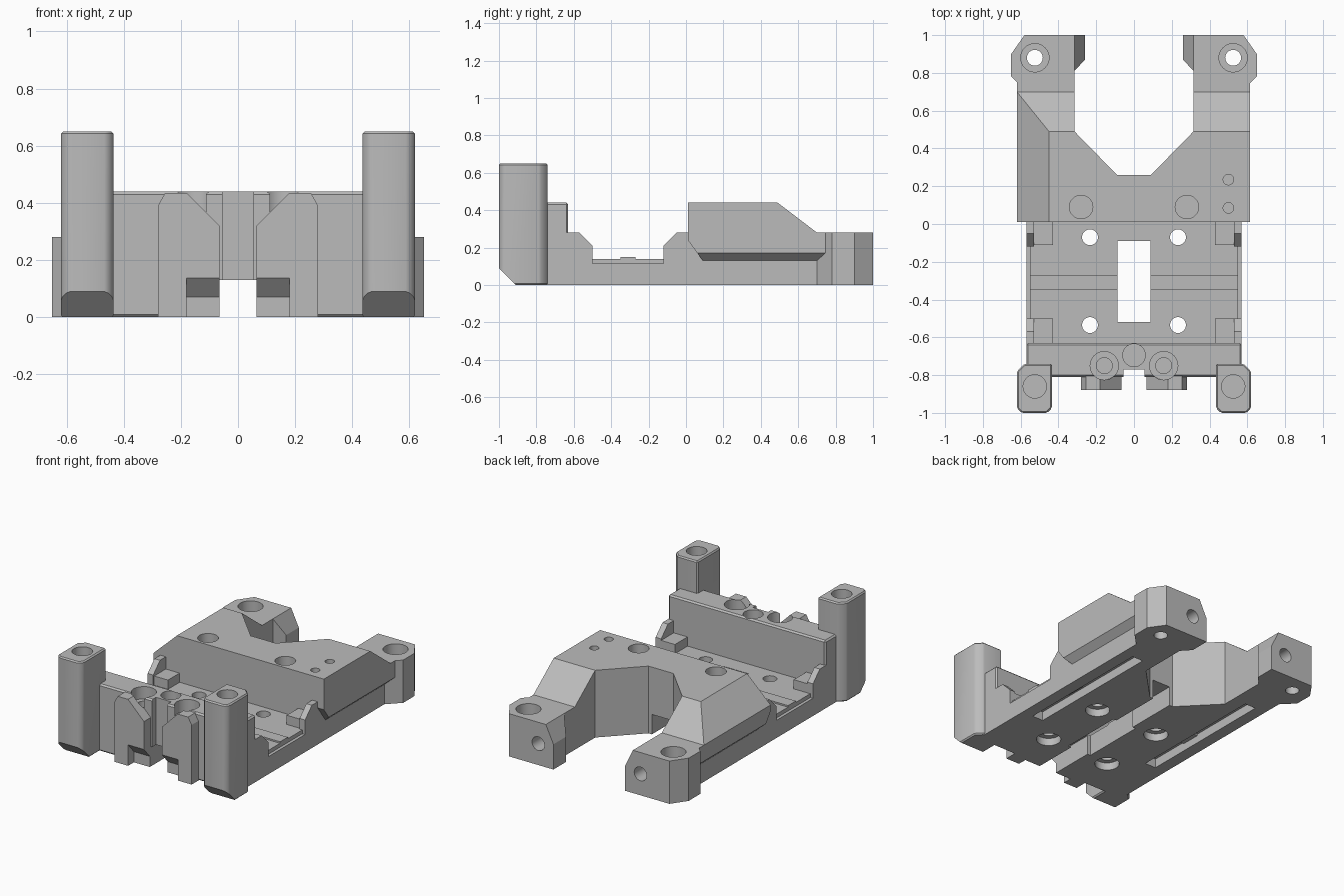
import bpy, bmesh, math
from mathutils import Vector

cube = bpy.data.objects.get("Cube")
if cube:
    bpy.data.objects.remove(cube)

grey = bpy.data.materials.new("plain grey")
grey.use_nodes = True
grey.diffuse_color = (0.5, 0.5, 0.5, 1)
grey.node_tree.nodes["Principled BSDF"].inputs["Base Color"].default_value = (0.5, 0.5, 0.5, 1)

parts, cutters = [], []


def prism(name, axis, pts, lo, hi, side=1, cutter=False, bevel=0):
    """Extrude a 2D outline along an axis; side=-1 mirrors it in x."""
    place = {"x": lambda a, b, c: (c, a, b),
             "y": lambda a, b, c: (a, c, b),
             "z": lambda a, b, c: (a, b, c)}[axis]
    bm = bmesh.new()
    ends = []
    for c in (lo, hi):
        ends.append([bm.verts.new(place(a, b, c)) for a, b in pts])
    for loop in ends:
        bm.faces.new(loop)
    n = len(pts)
    for i in range(n):
        j = (i + 1) % n
        bm.faces.new((ends[0][i], ends[0][j], ends[1][j], ends[1][i]))
    for v in bm.verts:
        v.co.x *= side
    bmesh.ops.recalc_face_normals(bm, faces=bm.faces)
    mesh = bpy.data.meshes.new(name)
    bm.to_mesh(mesh)
    bm.free()
    obj = bpy.data.objects.new(name, mesh)
    bpy.context.collection.objects.link(obj)
    if cutter:
        obj.hide_render = True
        cutters.append(obj)
    else:
        mesh.materials.append(grey)
        parts.append(obj)
        if bevel:
            mod = obj.modifiers.new("edges", "BEVEL")
            mod.width, mod.segments = bevel, 1
    return obj


def rect(x0, x1, y0, y1):
    return [(x0, y0), (x1, y0), (x1, y1), (x0, y1)]


def cut(objs, tool):
    for o in objs:
        mod = o.modifiers.new("cut", "BOOLEAN")
        mod.operation, mod.solver, mod.object = "DIFFERENCE", "EXACT", tool


def hole(objs, x, y, r, lo, hi, axis="z", n=32):
    pts = [(x + r * math.cos(2 * math.pi * i / n), y + r * math.sin(2 * math.pi * i / n))
           for i in range(n)]
    cut(objs, prism("hole_cutter", axis, pts, lo, hi, cutter=True))


def box_cut(objs, x0, x1, y0, y1, z0, z1):
    cut(objs, prism("box_cutter", "z", rect(x0, x1, y0, y1), z0, z1, cutter=True))


# Main solids
block = prism("rear_block", "x", [(.01, .44), (.49, .44), (.7, .28), (.75, .28),
                                  (.75, .13), (.09, .13), (.01, .24)], -.62, .615)
core = prism("rear_core", "z", rect(-.57, .57, .01, .75), 0, .28)
base = prism("base_plate", "z", rect(-.57, .57, -.8, .02), 0, .115)
floor = prism("floor_pad", "z", rect(-.55, .55, -.64, .02), .05, .14)
ridge = prism("floor_ridge", "z", rect(-.55, .55, -.35, -.27), .05, .15)
wall = prism("front_wall", "z", rect(-.57, .57, -.81, -.63), 0, .44, bevel=.01)
plates = [base, floor, ridge]

# Rear cut-outs: open bay, sloped left shoulder, slanted overhang undersides
bay = prism("bay_cutter", "z", [(-.09, .26), (.09, .26), (.315, .49), (.315, 1.2),
                                (-.315, 1.2), (-.315, .49)], -.1, .6, cutter=True)
cut([block, core], bay)
shoulder = prism("shoulder_cutter", "y", [(-.43, .459), (-.64, .261), (-.8, .261), (-.8, .459)],
                 -.1, .9, cutter=True)
cut([block], shoulder)

ears, pads, posts = [], [], []
for s, word in ((1, "left"), (-1, "right")):
    under = prism("underside_cutter", "y", [(.56, .121), (.63, .184), (.8, .184), (.8, .1), (.56, .1)],
                  -.1, .9, s, cutter=True)
    cut([block], under)

    # Rear ears with sloped inner tabs
    ear = prism(word + "_ear", "z", [(.315, .7), (.57, .7), (.65, .78), (.65, .9), (.58, 1),
                                     (.26, 1), (.26, .87), (.315, .81)], 0, .28, s)
    tab = prism("tab_cutter", "y", [(.315, .28), (.315, .4), (.2, .4), (.2, .04)],
                .6, 1.1, s, cutter=True)
    cut([ear], tab)
    hole([ear], s * .525, .88, .075, .2, .4)
    hole([ear], s * .525, .88, .042, -.1, .4)
    hole([ear], s * .37, .14, .045, .82, 1.1, "y")

    # Corner tabs beside the floor
    prism(word + "_front_tab", "x", [(-.64, .05), (-.5, .05), (-.5, .21), (-.57, .28), (-.64, .28)],
          .53, .57, s)
    prism(word + "_front_step", "z", rect(.43, .54, -.64, -.5), .05, .2, s)
    prism(word + "_rear_tab", "x", [(.02, .05), (-.12, .05), (-.12, .21), (-.05, .28), (.02, .28)],
          .53, .57, s)
    prism(word + "_rear_step", "z", rect(.43, .54, -.11, .02), .05, .2, s)

    # Front posts
    post = prism(word + "_post", "z", [(.435, -.975), (.46, -1), (.595, -1), (.62, -.975),
                                       (.62, -.78), (.58, -.74), (.435, -.74)], 0, .65, s, bevel=.008)
    toe = prism("toe_cutter", "x", [(-1.02, .11), (-.89, -.02), (-1.02, -.02)], .3, .7, s, cutter=True)
    cut([post], toe)
    hole([post], s * .525, -.86, .062, .58, .8)
    posts.append(post)

    # Angled pads on the front wall
    pad = prism(word + "_front_pad", "y", [(.065, 0), (.28, 0), (.28, .39), (.255, .435),
                                           (.18, .435), (.065, .32)], -.88, -.7, s)
    notch = prism("notch_cutter", "x", [(-.9, .16), (-.82, .07), (-.82, -.1), (-.9, -.1)],
                  .03, .18, s, cutter=True)
    cut([pad], notch)
    hole([wall, pad], s * .157, -.75, .075, .36, .6)
    hole([wall, pad], s * .157, -.75, .042, -.1, .6)

    # Screw holes and long grooves in the underside
    for y in (-.535, -.07):
        hole(plates + [core], s * .233, y, .042, -.1, .3)
        hole(plates + [core], s * .233, y, .075, -.1, .05)
    x0, x1 = sorted((s * .41, s * .49))
    box_cut(plates + [core], x0, x1, -.38, .57, -.1, .06)

    # Blind holes on the rear block
    hole([block], s * .28, .09, .062, .34, .6)

for y in (.085, .235):
    hole([block], .5, y, .028, .33, .6)
hole([wall], 0, -.695, .06, .36, .6)

# Central channel, floor window and recess in the wall
box_cut(plates + [core, wall], -.065, .065, -1.1, .4, -.1, .13)
box_cut(plates, -.088, .088, -.52, -.09, -.2, .3)
box_cut([wall], -.055, .055, -1.1, -.77, -.1, .6)

# Bake the cuts and remove the cutters
bpy.context.view_layer.update()
deps = bpy.context.evaluated_depsgraph_get()
baked = [bpy.data.meshes.new_from_object(o.evaluated_get(deps)) for o in parts]
for o, mesh in zip(parts, baked):
    o.modifiers.clear()
    o.data = mesh
    mesh.materials.clear()
    mesh.materials.append(grey)
    for f in mesh.polygons:
        f.material_index = 0
for c in cutters:
    bpy.data.objects.remove(c)

bpy.ops.object.select_all(action="DESELECT")
for o in parts:
    o.select_set(True)
bpy.context.view_layer.objects.active = parts[0]
bpy.ops.object.shade_smooth_by_angle(angle=math.radians(25))
